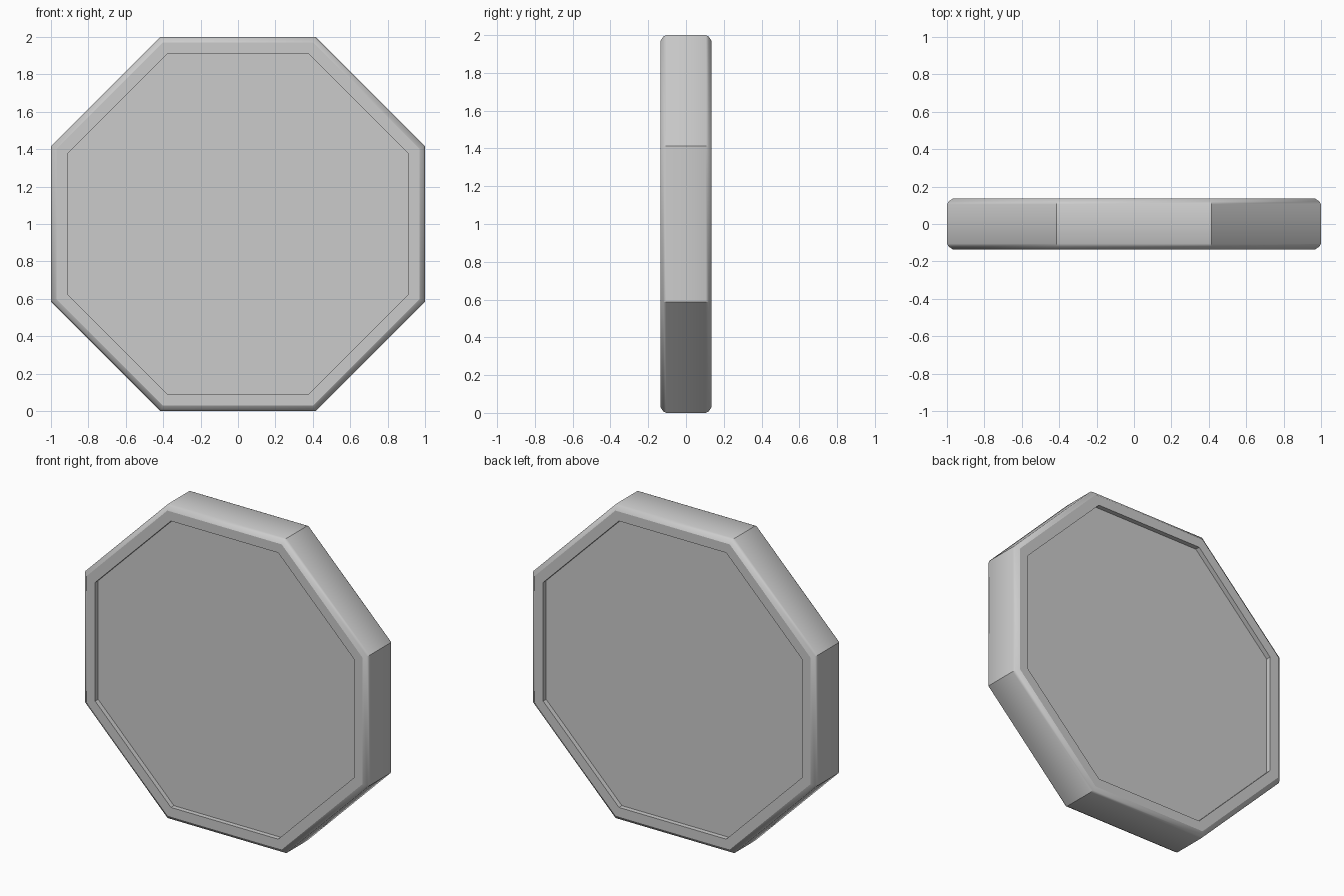
import bpy, bmesh, math

if "Cube" in bpy.data.objects:
    bpy.data.objects.remove(bpy.data.objects["Cube"])

SIDES = 8

# Half cross-section (distance from centre to flat, depth), recess centre to rim to side
half = [(0.91, 0.105), (0.91, 0.135), (0.97, 0.135), (0.992, 0.12), (1.0, 0.105)]
profile = half + [(a, -d) for a, d in reversed(half)]


def octagon_ring(bm, apothem, y):
    """One eight-sided loop standing upright around z = 1."""
    r = apothem / math.cos(math.pi / SIDES)
    angles = [math.tau * (i + 0.5) / SIDES for i in range(SIDES)]
    return [bm.verts.new((r * math.cos(t), y, 1 + r * math.sin(t))) for t in angles]


# Octagonal panel: softened outer rim with a shallow recess on both faces
bm = bmesh.new()
rings = [octagon_ring(bm, a, d) for a, d in profile]
for r0, r1 in zip(rings, rings[1:]):
    for i in range(SIDES):
        j = (i + 1) % SIDES
        bm.faces.new((r0[i], r0[j], r1[j], r1[i]))
bm.faces.new(rings[0])
bm.faces.new(rings[-1])
bmesh.ops.recalc_face_normals(bm, faces=bm.faces)

mesh = bpy.data.meshes.new("octagonal_panel")
bm.to_mesh(mesh)
bm.free()
panel = bpy.data.objects.new("octagonal_panel", mesh)
bpy.context.collection.objects.link(panel)

# Smooth the rolled rim, keep the corners and recess crisp
bpy.context.view_layer.objects.active = panel
panel.select_set(True)
bpy.ops.object.shade_smooth_by_angle(angle=math.radians(30))
